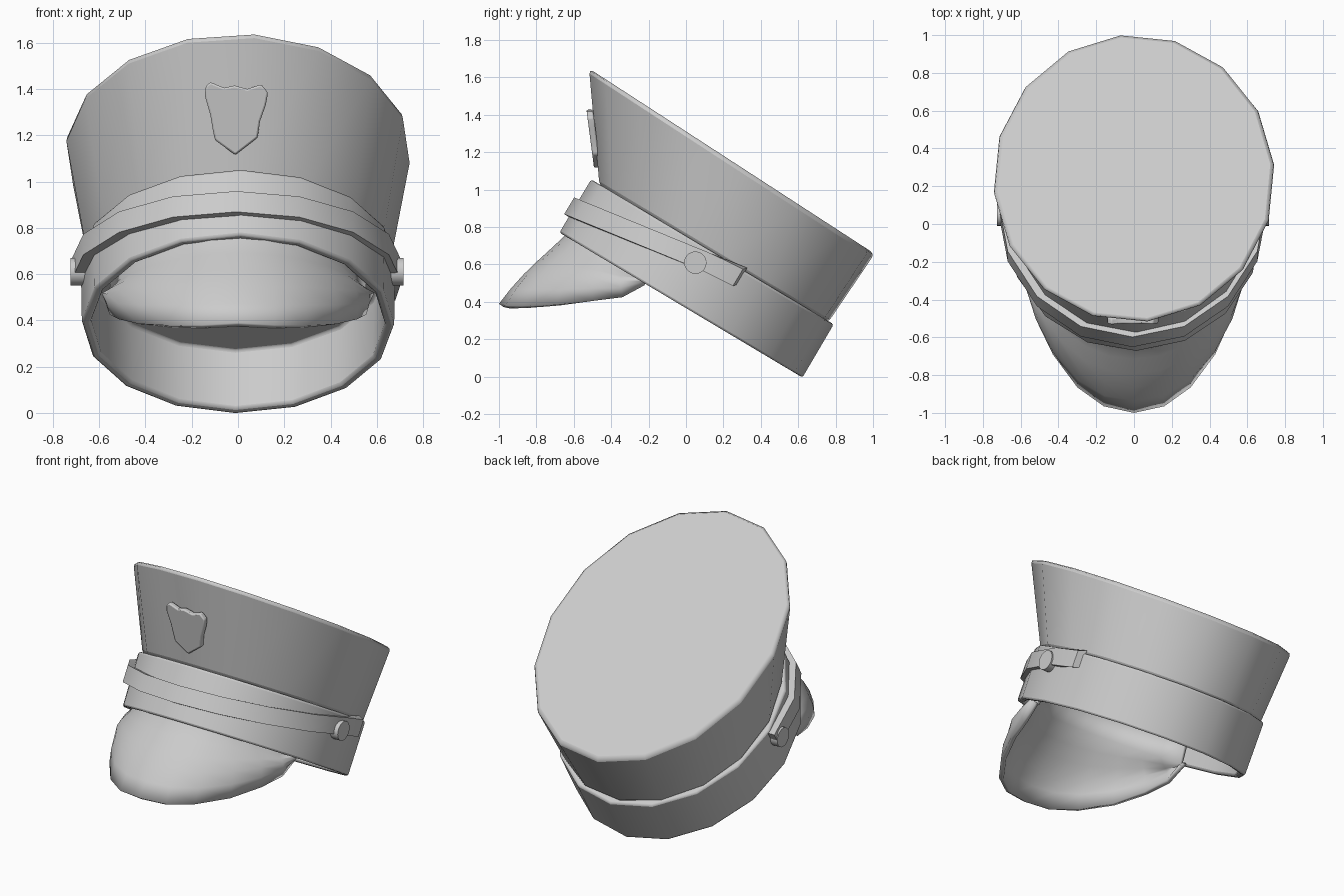
import bpy
from math import sin, cos, radians, pi
from mathutils import Vector

if "Cube" in bpy.data.objects:
    bpy.data.objects.remove(bpy.data.objects["Cube"])

SIDES = 16


def make(name, verts, faces, smooth=None, bevel=0):
    me = bpy.data.meshes.new(name)
    me.from_pydata(verts, [], faces)
    ob = bpy.data.objects.new(name, me)
    bpy.context.collection.objects.link(ob)
    bpy.ops.object.select_all(action='DESELECT')
    ob.select_set(True)
    bpy.context.view_layer.objects.active = ob
    bpy.ops.object.mode_set(mode='EDIT')
    bpy.ops.mesh.select_all(action='SELECT')
    bpy.ops.mesh.normals_make_consistent(inside=False)
    bpy.ops.object.mode_set(mode='OBJECT')
    if bevel:
        b = ob.modifiers.new("rounded_rims", 'BEVEL')
        b.width, b.segments = bevel, 2
        b.limit_method, b.angle_limit = 'ANGLE', radians(40)
    if smooth:
        bpy.ops.object.shade_smooth_by_angle(angle=radians(smooth))
    return ob


def ring(front, back, half, offset):
    """Tilted ellipse through a front and a back (y, z) point."""
    f, b = Vector((0, *front)), Vector((0, *back))
    mid, axis = (f + b) / 2, (b - f) / 2
    out = []
    for i in range(SIDES):
        a = radians(90 + offset) + i * 2 * pi / SIDES
        out.append(mid + axis * sin(a) + Vector((half * cos(a), 0, 0)))
    return out


def loft(name, rings, **kw):
    verts = [v for r in rings for v in r]
    n, m = SIDES, len(rings)
    faces = [(k * n + i, k * n + (i + 1) % n, (k + 1) * n + (i + 1) % n, (k + 1) * n + i)
             for k in range(m - 1) for i in range(n)]
    faces += [tuple(range(n)), tuple(range((m - 1) * n, m * n))]
    return make(name, verts, faces, **kw)


# Flared crown with flat top
loft("crown", [
    ring((-0.465, 1.02), (0.76, 0.285), 0.655, 5.5),
    ring((-0.522, 1.65), (1.012, 0.655), 0.75, 5.5),
], smooth=30, bevel=0.025)

# Head band: hollow below, closed by a ceiling at its top
loft("head_band", [
    ring((-0.48, 0.99), (0.74, 0.27), 0.64, 1),
    ring((-0.64, 0.75), (0.59, 0.02), 0.635, 1),
    ring((-0.677, 0.77), (0.622, -0.006), 0.675, 1),
    ring((-0.507, 1.055), (0.79, 0.28), 0.68, 1),
], smooth=30, bevel=0.012)

# Local frame of the tilted band
ORIGIN = Vector((0, -0.026, 0.385))
U, N = Vector((0, 0.859, -0.512)), Vector((0, 0.512, 0.859))

# Chin strap around the front half, its right end running past the button
verts, faces = [], []
angles = [-90] + [22.5 * k for k in range(-3, 5)] + [106]
for a in angles:
    s, c = sin(radians(a)), cos(radians(a))
    u = -0.785 * c
    h = 0.147 + 0.15 * (u + 0.79)
    for grow, dh in ((0, -0.052), (0, 0.052), (-0.05, 0.052), (-0.05, -0.052)):
        p = ORIGIN + U * (u - grow * c) + N * (h + dh)
        p.x = (0.715 + grow) * s - 0.008
        if a == 106 and grow == 0:
            p.y -= 0.035
        verts.append(p)
for k in range(len(angles) - 1):
    faces += [(k * 4 + j, k * 4 + (j + 1) % 4, k * 4 + 4 + (j + 1) % 4, k * 4 + 4 + j)
              for j in range(4)]
e = len(verts) - 4
faces += [(0, 1, 2, 3), (e, e + 1, e + 2, e + 3)]
make("chin_strap", verts, faces, smooth=30)

# Strap buttons
for side, name in ((-1, "left_button"), (1, "right_button")):
    bpy.ops.mesh.primitive_cylinder_add(vertices=20, radius=0.06, depth=0.07,
                                        location=(side * 0.685 - 0.005, 0.05, 0.61),
                                        rotation=(0, pi / 2, 0))
    bpy.context.object.name = name
    bpy.ops.object.shade_smooth_by_angle(angle=radians(35))

# Visor: lofted from up inside the band to the outer brim edge
half = [(0, -1.0, 0.39), (0.16, -0.965, 0.38), (0.3, -0.865, 0.378), (0.43, -0.69, 0.385),
        (0.515, -0.5, 0.405), (0.555, -0.34, 0.425), (0.565, -0.22, 0.49)]
outer = [Vector((-x, y, z)) for x, y, z in half[:0:-1]] + [Vector(p) for p in half]
verts, faces, rows = [], [], 7
n = len(outer)
for i, o in enumerate(outer):
    phi = radians(71) * (i - n // 2) / (n // 2)
    inner = ORIGIN - U * 0.72 * cos(phi) + N * 0.01
    inner.x = 0.59 * sin(phi)
    # tucked edge hidden inside the band
    tuck = inner + N * 0.11
    tuck.x *= 0.98
    verts.append(tuck)
    for r in range(rows - 1):
        t = r / (rows - 2)
        p = inner.lerp(o, t)
        bulge = sin(pi * t ** 1.4) * (0.015 + 0.025 * sin(abs(phi) * 2))
        p += Vector((sin(phi), -cos(phi) * 0.7, 0.7)) * bulge
        verts.append(p)
for i in range(n - 1):
    for r in range(rows - 1):
        a = i * rows + r
        faces.append((a, a + rows, a + rows + 1, a + 1))
visor = make("visor", verts, faces, smooth=50)
if sum(p.normal.z for p in visor.data.polygons) < 0:
    visor.data.flip_normals()
thick = visor.modifiers.new("thickness", 'SOLIDIFY')
thick.thickness, thick.offset = 0.03, -1

# Shield badge on the front of the crown
outline = [(-0.14, 1.41), (-0.12, 1.43), (-0.06, 1.405), (-0.015, 1.415), (0.04, 1.4),
           (0.1, 1.42), (0.13, 1.385), (0.12, 1.33), (0.095, 1.26), (0.085, 1.19),
           (-0.012, 1.115), (-0.1, 1.18), (-0.11, 1.23), (-0.12, 1.29), (-0.143, 1.37)]
m = len(outline)
verts = [(x, -0.53 + 0.13 * (1.41 - z) + d, z) for d in (0, 0.035) for x, z in outline]
faces = [tuple(range(m)), tuple(range(m, 2 * m))]
faces += [(i, (i + 1) % m, m + (i + 1) % m, m + i) for i in range(m)]
make("shield_badge", verts, faces, smooth=40, bevel=0.008)
